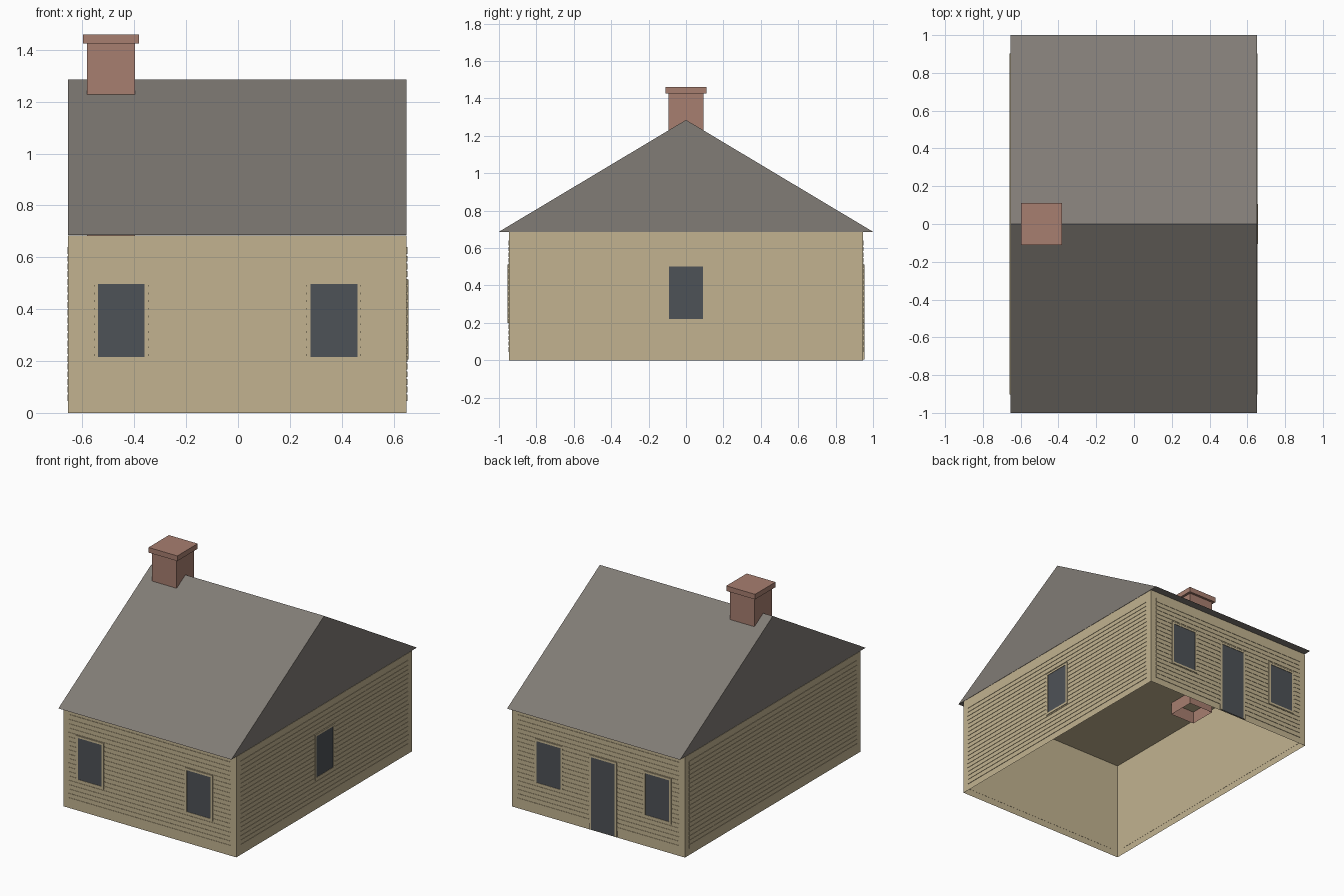
import bpy, bmesh
from mathutils import Vector

cube = bpy.data.objects.get("Cube")
if cube:
    bpy.data.objects.remove(cube)


def material(name, r, g, b):
    m = bpy.data.materials.new(name)
    m.use_nodes = True
    m.diffuse_color = (r, g, b, 1)
    m.node_tree.nodes["Principled BSDF"].inputs["Base Color"].default_value = (r, g, b, 1)
    return m


TAN = material("tan siding", 0.54, 0.45, 0.28)
ROOF = material("grey roof", 0.22, 0.20, 0.18)
BRICK = material("red brick", 0.39, 0.21, 0.16)
GLASS = material("dark glass", 0.076, 0.084, 0.095)

# House limits
X0, X1, Y, EAVE, RIDGE = -0.655, 0.65, 0.947, 0.685, 1.285


def finish(name, bm, mat):
    mesh = bpy.data.meshes.new(name)
    bm.to_mesh(mesh)
    bm.free()
    mesh.materials.append(mat)
    obj = bpy.data.objects.new(name, mesh)
    bpy.context.collection.objects.link(obj)
    return obj


def extrude(name, start, end, mat):
    """Closed prism between two matching outlines."""
    bm = bmesh.new()
    a = [bm.verts.new(p) for p in start]
    b = [bm.verts.new(p) for p in end]
    bm.faces.new(a)
    bm.faces.new(b)
    for i in range(len(a)):
        j = (i + 1) % len(a)
        bm.faces.new((a[i], a[j], b[j], b[i]))
    bmesh.ops.recalc_face_normals(bm, faces=bm.faces)
    return finish(name, bm, mat)


def box(name, lo, hi, mat, open_bottom=False):
    bm = bmesh.new()
    bmesh.ops.create_cube(bm, size=1)
    for v in bm.verts:
        v.co = Vector([lo[i] if v.co[i] < 0 else hi[i] for i in range(3)])
    if open_bottom:
        bm.normal_update()
        low = [f for f in bm.faces if f.normal.z < -0.5]
        bmesh.ops.delete(bm, geom=low, context='FACES')
    return finish(name, bm, mat)


# Each wall maps (along, outward, height) to a point
WALLS = {
    "front": lambda u, d, z: (u, -Y - d, z),
    "back": lambda u, d, z: (u, Y + d, z),
    "left": lambda u, d, z: (X1 + d, u, z),
    "right": lambda u, d, z: (X0 - d, u, z),
}


def plate(name, wall, u0, u1, z0, z1, depth, mat):
    w = WALLS[wall]
    ring = [(u0, z0), (u1, z0), (u1, z1), (u0, z1)]
    return extrude(name, [w(u, 0, z) for u, z in ring],
                   [w(u, depth, z) for u, z in ring], mat)


def siding(wall, u0, u1, z0=0.045, boards=20, pitch=0.0297):
    """Row of boards with narrow grooves between them."""
    gap, deep = 0.0035, 0.003
    profile = [(-0.001, z0), (deep, z0)]
    for i in range(1, boards):
        z = z0 + i * pitch
        profile += [(deep, z - gap), (0.0005, z - gap), (0.0005, z + gap), (deep, z + gap)]
    top = z0 + boards * pitch
    profile += [(deep, top), (-0.001, top)]
    w = WALLS[wall]
    extrude(wall + "_siding", [w(u0, d, z) for d, z in profile],
            [w(u1, d, z) for d, z in profile], TAN)


def opening(name, wall, centre, z0, z1, half=0.105, rim=0.015, sill=True):
    """Raised frame around a dark pane."""
    u0, u1 = centre - half, centre + half
    bottom = z0 + rim if sill else z0
    plate(name + "_pane", wall, u0 + rim, u1 - rim, bottom, z1 - rim, 0.0045, GLASS)
    plate(name + "_frame_side_a", wall, u0, u0 + rim, z0, z1, 0.007, TAN)
    plate(name + "_frame_side_b", wall, u1 - rim, u1, z0, z1, 0.007, TAN)
    plate(name + "_frame_top", wall, u0 + rim, u1 - rim, z1 - rim, z1, 0.007, TAN)
    if sill:
        plate(name + "_frame_sill", wall, u0 + rim, u1 - rim, z0, bottom, 0.007, TAN)


# Walls, open underneath
box("walls", (X0, -Y, 0), (X1, Y, EAVE), TAN, open_bottom=True)
siding("front", X0 + 0.043, X1 - 0.043)
siding("back", X0 + 0.043, X1 - 0.043)
siding("left", -0.903, 0.903)
siding("right", -0.903, 0.903)

# Windows and door
for wall in ("front", "back"):
    for side, centre in (("left", 0.37), ("right", -0.45)):
        opening(wall + "_window_" + side, wall, centre, 0.2, 0.513)
opening("side_window", "left", 0.0, 0.205, 0.515)
opening("back_door", "back", -0.04, 0.005, 0.513, sill=False)

# Gable roof
gable = [(-1, EAVE + 0.002), (1, EAVE + 0.002), (0, RIDGE)]
extrude("roof", [(X0, y, z) for y, z in gable], [(X1, y, z) for y, z in gable], ROOF)

# Chimney runs down through the ceiling
box("chimney", (-0.582, -0.094, 0.6), (-0.397, 0.094, 1.43), BRICK, open_bottom=True)
box("chimney_cap", (-0.598, -0.11, 1.425), (-0.381, 0.11, 1.46), BRICK)
